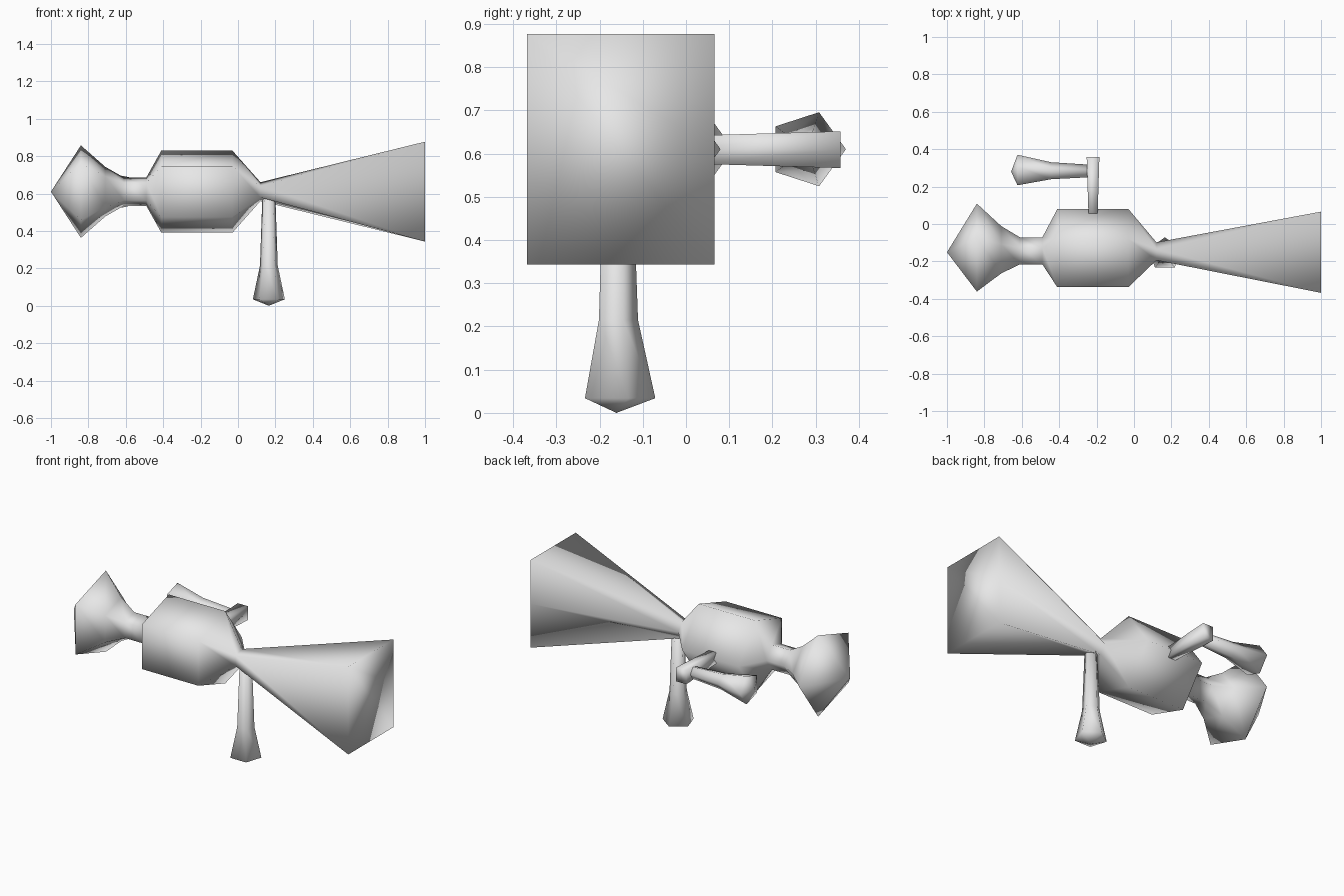
import bpy, bmesh, math

if "Cube" in bpy.data.objects:
    bpy.data.objects.remove(bpy.data.objects["Cube"])

grey = bpy.data.materials.new("plain grey")
grey.diffuse_color = (0.8, 0.8, 0.8, 1)
grey.use_nodes = True
grey.node_tree.nodes["Principled BSDF"].inputs["Base Color"].default_value = grey.diffuse_color


def penta(r):
    """Five-sided section with one corner towards +u."""
    return [(r * math.cos(i * math.tau / 5), r * math.sin(i * math.tau / 5)) for i in range(5)]


def box(u, v):
    """Rectangular section with an extra point halfway along the +u side."""
    return [(u, 0), (u, v), (-u, v), (-u, -v), (u, -v)]


def tube(name, rings, place):
    """Skin five-point sections along t; a section of None is a pointed tip."""
    bm = bmesh.new()
    loops = []
    for t, section in rings:
        points = section or [(0, 0)]
        loops.append([bm.verts.new(place(t, u, v)) for u, v in points])
    for a, b in zip(loops, loops[1:]):
        for i in range(5):
            j = (i + 1) % 5
            if len(a) == 1:
                bm.faces.new((a[0], b[j], b[i]))
            else:
                bm.faces.new((a[i], a[j], b[j], b[i]))
    for end in (loops[0], loops[-1]):
        if len(end) > 1:
            bm.faces.new(end)
    bmesh.ops.recalc_face_normals(bm, faces=bm.faces)
    for f in bm.faces:
        f.smooth = True
    mesh = bpy.data.meshes.new(name)
    bm.to_mesh(mesh)
    bm.free()
    mesh.materials.append(grey)
    obj = bpy.data.objects.new(name, mesh)
    bpy.context.collection.objects.link(obj)
    return obj


# Pointed knob, waist, barrel and flared horn along x
profile = [(-0.84, 0.26), (-0.71, 0.14), (-0.61, 0.08), (-0.49, 0.08),
           (-0.41, 0.231), (-0.03, 0.231), (0.12, 0.053)]
tube("body_and_horn",
     [(-1, None)] + [(x, penta(r)) for x, r in profile] + [(1, box(0.217, 0.267))],
     lambda t, u, v: (t, -0.151 + u, 0.61 + v))

# Two matching club-shaped grips: pointed end, wide shoulder, slim shaft
def grip(length):
    return [(0, None), (0.034, penta(0.09)), (0.215, penta(0.05)), (length, penta(0.036))]


tube("lower_grip", grip(0.6), lambda t, u, v: (0.165 + v, -0.161 + u, t))
tube("side_grip", grip(0.44), lambda t, u, v: (-0.657 + t, 0.28 + u, 0.61 + v))

# Short arm carrying the side grip
tube("side_arm", [(0.0, box(0.023, 0.032)), (0.358, box(0.034, 0.0425))],
     lambda t, u, v: (-0.219 + u, t, 0.609 + v))
